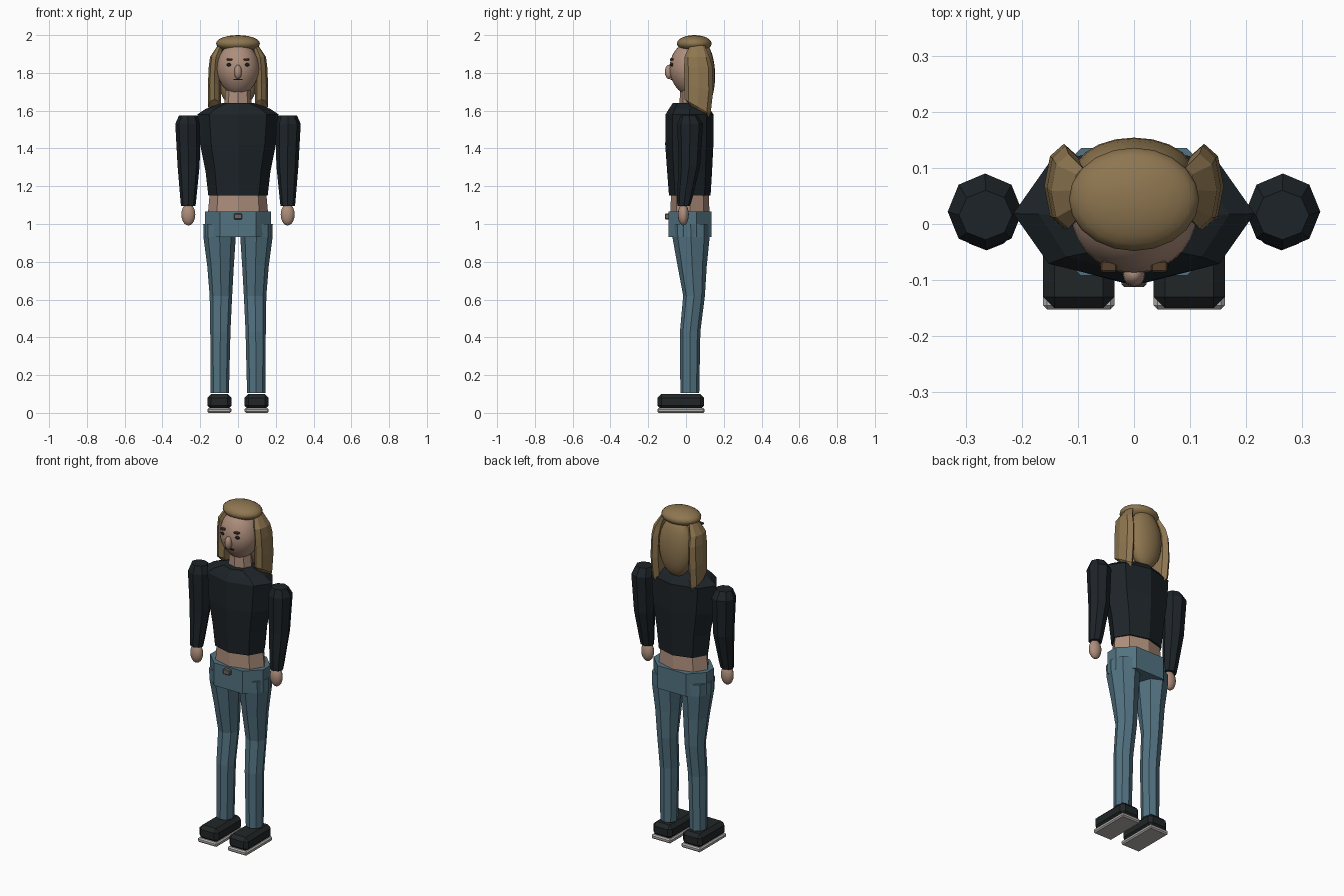
import bpy, bmesh, math

if "Cube" in bpy.data.objects:
    bpy.data.objects.remove(bpy.data.objects["Cube"])


def mat(name, r, g, b):
    m = bpy.data.materials.new(name)
    m.diffuse_color = (r, g, b, 1)
    m.use_nodes = True
    m.node_tree.nodes["Principled BSDF"].inputs["Base Color"].default_value = m.diffuse_color
    return m


SKIN = mat("skin", .42, .27, .20)
HAIR = mat("hair", .27, .18, .08)
SHIRT = mat("black_knit", .012, .017, .021)
DENIM = mat("denim", .085, .17, .22)
SHOE = mat("shoe_black", .015, .019, .02)
SOLE = mat("sole_grey", .45, .44, .42)
BROW = mat("brow_brown", .09, .05, .025)
DARK = mat("dark", .015, .012, .012)
METAL = mat("metal", .16, .14, .12)

OCT = [(math.cos(i * math.pi / 4), math.sin(i * math.pi / 4)) for i in range(8)]
PANEL = [(1, .3), (.54, 1), (-.54, 1), (-1, .3), (-1, -.3), (-.54, -1), (.54, -1), (1, -.3)]


def finish(name, bm, material):
    bmesh.ops.recalc_face_normals(bm, faces=bm.faces)
    me = bpy.data.meshes.new(name)
    bm.to_mesh(me)
    bm.free()
    me.materials.append(material)
    ob = bpy.data.objects.new(name, me)
    bpy.context.collection.objects.link(ob)
    return ob


def loft(name, rings, material, profile=OCT, side=1):
    """Rings are (z, x0, x1, y0, y1[, drop towards the back])."""
    bm = bmesh.new()
    loops = []
    for z, x0, x1, y0, y1, *drop in rings:
        d = drop[0] if drop else 0
        loops.append([bm.verts.new((side * ((x0 + x1) / 2 + (x1 - x0) / 2 * u),
                                    (y0 + y1) / 2 + (y1 - y0) / 2 * v,
                                    z - d * v)) for u, v in profile])
    n = len(profile)
    for a, b in zip(loops, loops[1:]):
        for i in range(n):
            bm.faces.new((a[i], a[(i + 1) % n], b[(i + 1) % n], b[i]))
    bm.faces.new(loops[0])
    bm.faces.new(loops[-1])
    return finish(name, bm, material)


def ball(name, loc, radii, material, seg=20, rings=14, chin=0, smooth=True):
    """Ellipsoid; chin narrows the lower half."""
    bm = bmesh.new()
    bmesh.ops.create_uvsphere(bm, u_segments=seg, v_segments=rings, radius=1)
    for v in bm.verts:
        k = 1 - chin * max(0, -v.co.z) ** 1.5
        v.co = (loc[0] + v.co.x * radii[0] * k, loc[1] + v.co.y * radii[1] * k,
                loc[2] + v.co.z * radii[2])
    for f in bm.faces:
        f.smooth = smooth
    return finish(name, bm, material)


def box(name, lo, hi, material, bevel=0):
    bm = bmesh.new()
    bmesh.ops.create_cube(bm, size=1)
    for v in bm.verts:
        v.co = [(a + b) / 2 + c * (b - a) for a, b, c in zip(lo, hi, v.co)]
    if bevel:
        bmesh.ops.bevel(bm, geom=bm.edges[:], offset=bevel, segments=1, affect='EDGES')
    return finish(name, bm, material)


# Torso, waist and hips
loft("shirt", [(1.15, -.157, .157, -.09, .13), (1.28, -.172, .172, -.10, .138),
               (1.42, -.20, .20, -.11, .145), (1.58, -.215, .215, -.108, .145),
               (1.61, -.17, .17, -.09, .125), (1.64, -.085, .085, -.07, .09)], SHIRT)
loft("waist", [(1.05, -.16, .16, -.082, .125), (1.16, -.15, .15, -.08, .12)], SKIN)
loft("hips", [(.93, -.175, .175, -.092, .135), (1.065, -.175, .175, -.092, .135)], DENIM, PANEL)
box("buckle", (-.022, -.112, 1.025), (.022, -.088, 1.055), METAL, .004)

# Neck and head
loft("neck", [(1.62, -.072, .072, -.035, .085), (1.74, -.066, .066, -.03, .08)], SKIN)
ball("head", (0, .022, 1.82), (.113, .11, .142), SKIN, 28, 18, .15)
ball("nose", (0, -.09, 1.805), (.02, .022, .038), SKIN, 12, 8)
box("mouth", (-.024, -.082, 1.762), (.024, -.07, 1.768), DARK)

# Hair cap and back hair
ball("hair_cap", (0, .044, 1.955), (.116, .092, .045), HAIR, 20, 12)
ball("back_hair", (0, .09, 1.785), (.107, .064, .175), HAIR, 20, 14)

for s, tag in ((1, "left"), (-1, "right")):
    # Face details
    ball("eye_" + tag, (s * .047, -.074, 1.843), (.016, .008, .009), DARK, 10, 6)
    box("brow_" + tag, (min(s * .03, s * .06), -.086, 1.866),
        (max(s * .03, s * .06), -.066, 1.877), BROW, .003)
    # Side lock of hair
    loft("hair_lock_" + tag, [(1.945, .075, .108, .02, .10),
                              (1.885, .085, .148, -.008, .125),
                              (1.83, .09, .155, -.01, .14),
                              (1.72, .09, .16, -.008, .143, .02),
                              (1.62, .09, .158, -.008, .13, .04),
                              (1.585, .095, .13, .03, .11, .035)], HAIR, OCT, s)
    # Arm and hand
    loft("arm_" + tag, [(1.095, .225, .302, -.046, .022), (1.14, .22, .306, -.047, .035),
                        (1.31, .203, .32, -.04, .075), (1.53, .199, .332, -.046, .09),
                        (1.575, .217, .312, -.028, .06)], SHIRT, OCT, s)
    ball("hand_" + tag, (s * .263, -.014, 1.05), (.038, .029, .058), SKIN, 14, 10)
    # Leg
    loft("leg_" + tag, [(.105, .048, .145, -.03, .07), (.43, .04, .147, -.032, .076),
                        (.62, .031, .15, -.015, .10), (.78, .022, .163, -.045, .11),
                        (.93, .012, .183, -.072, .125), (1.0, .012, .184, -.076, .125)],
         DENIM, OCT, s)
    # Shoe and sole
    xs = sorted((s * .035, s * .162))
    box("shoe_" + tag, (xs[0], -.15, .018), (xs[1], .096, .1), SHOE, .02)
    box("sole_" + tag, (xs[0], -.152, .0), (xs[1], .098, .026), SOLE, .007)
